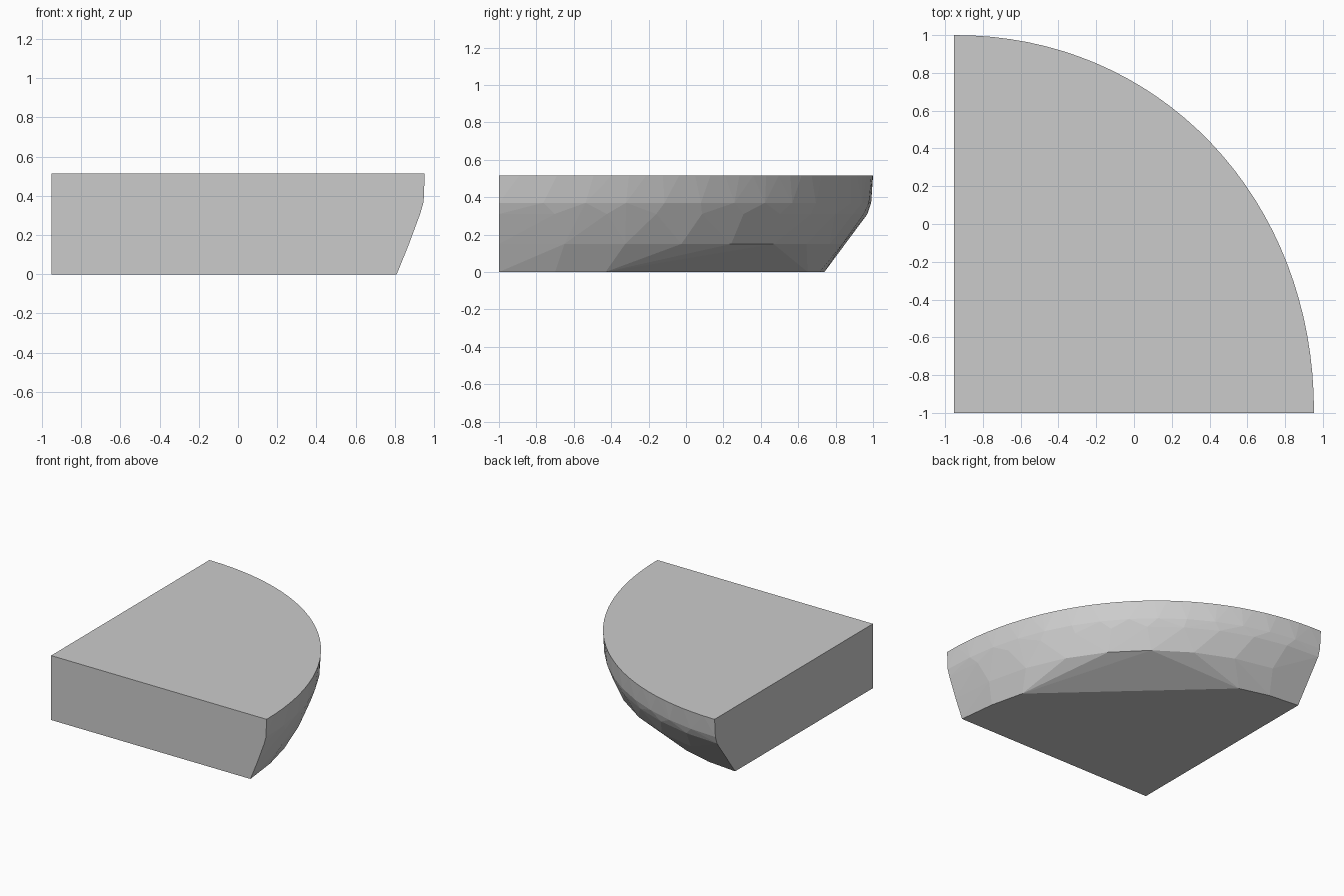
import bpy, bmesh
from math import cos, sin, pi

if "Cube" in bpy.data.objects:
    bpy.data.objects.remove(bpy.data.objects["Cube"])

CX, CY = -0.953, -1.0      # square corner of the quarter wedge
RX, RY = 1.906, 2.0        # reach of the rim along x and y
EXP = 2 / 2.06             # slightly fuller than an ellipse


def arc(bm, z, sx, sm, sy, steps):
    """Quarter arc; scale sx at the x end, sm in the middle, sy at the y end."""
    for i in range(steps + 1):
        t = i / steps
        a = t * pi / 2
        s = sx * (1 - t) + sy * t + (sm - (sx + sy) / 2) * sin(pi * t)
        bm.verts.new((CX + RX * s * max(cos(a), 0) ** EXP,
                      CY + RY * s * max(sin(a), 0) ** EXP, z))


bm = bmesh.new()

# rim and the rounded flank below it
arc(bm, 0.515, 1.0, 1.0, 1.0, 32)
arc(bm, 0.37, 0.997, 0.996, 0.995, 14)
arc(bm, 0.31, 0.988, 0.986, 0.985, 11)
arc(bm, 0.15, 0.957, 0.952, 0.925, 9)

# straight inner corner edge
for z in (0, 0.515):
    bm.verts.new((CX, CY, z))

# flat base, with a straight chamfer across the middle
for x, y in ((0.81, -1), (0.775, -0.7), (0.71, -0.43),
             (-0.46, 0.65), (-0.7, 0.715), (CX, 0.74)):
    bm.verts.new((x, y, 0))

# convex skin over all the profiles
res = bmesh.ops.convex_hull(bm, input=bm.verts[:])
loose = [v for v in bm.verts if not v.link_faces]
bmesh.ops.delete(bm, geom=loose, context='VERTS')
bmesh.ops.dissolve_limit(bm, angle_limit=0.01, verts=bm.verts[:], edges=bm.edges[:])
bmesh.ops.recalc_face_normals(bm, faces=bm.faces[:])

mesh = bpy.data.meshes.new("quarter_wedge")
bm.to_mesh(mesh)
bm.free()
wedge = bpy.data.objects.new("quarter_wedge", mesh)
bpy.context.collection.objects.link(wedge)
